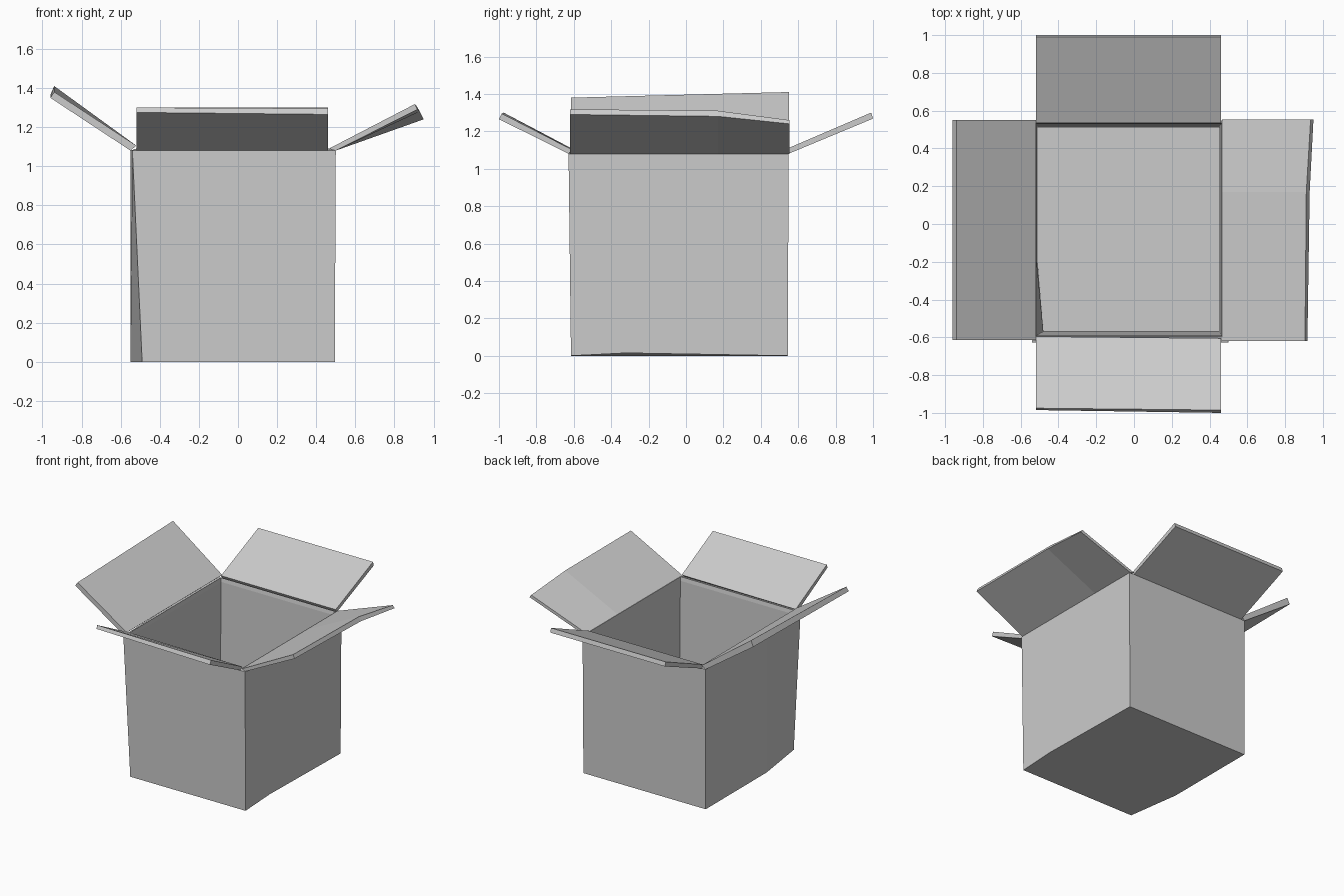
import bpy, bmesh

if "Cube" in bpy.data.objects:
    bpy.data.objects.remove(bpy.data.objects["Cube"])


def skin(name, sections, close_ring=True):
    """Loft closed loops of points into a solid, capping both ends."""
    bm = bmesh.new()
    loops = [[bm.verts.new(p) for p in s] for s in sections]
    n = len(loops[0])
    for a, b in zip(loops, loops[1:]):
        for i in range(n):
            j = (i + 1) % n
            bm.faces.new((a[i], a[j], b[j], b[i]))
    bm.faces.new(loops[0][::-1])
    bm.faces.new(loops[-1])
    bmesh.ops.recalc_face_normals(bm, faces=bm.faces)
    me = bpy.data.meshes.new(name)
    bm.to_mesh(me)
    bm.free()
    ob = bpy.data.objects.new(name, me)
    bpy.context.collection.objects.link(ob)
    return ob


def ring(x0, x1, y0, y1, z, dent=0.0, lift=0.0):
    """Six-point box outline: front left corner pushed in, right edge lifted."""
    return [(x0 + dent, y0, z), (x1, y0, z), (x1, -0.32, z + lift),
            (x1, y1, z), (x0, y1, z), (x0, -0.2, z)]


# Open carton: outside wall up, over the rim, down the inside to the floor
skin("box_body", [
    ring(-0.55, 0.495, -0.615, 0.545, 0.0, 0.06, 0.015),
    ring(-0.55, 0.50, -0.628, 0.548, 1.08, 0.01),
    ring(-0.52, 0.462, -0.595, 0.535, 1.09),
    ring(-0.515, 0.462, -0.59, 0.53, 1.06),
    ring(-0.51, 0.45, -0.57, 0.51, 0.03, 0.03),
])


def side_flap(name, stations):
    """Stations along y; each holds four (x, z) section corners."""
    skin(name, [[(x, y, z) for x, z in sec] for y, sec in stations])


def end_flap(name, stations):
    """Stations along x; each holds four (y, z) section corners."""
    skin(name, [[(x, y, z) for y, z in sec] for x, sec in stations])


# Side flaps (hinge top, hinge underside, tip underside, tip top)
side_flap("left_flap", [
    (-0.615, [(-0.52, 1.105), (-0.55, 1.08), (-0.96, 1.35), (-0.94, 1.38)]),
    (0.55, [(-0.52, 1.105), (-0.55, 1.08), (-0.96, 1.365), (-0.94, 1.41)]),
])
hinge = [(0.465, 1.09), (0.50, 1.08)]
side_flap("right_flap", [
    (-0.62, hinge + [(0.918, 1.29), (0.905, 1.318)]),
    (0.17, hinge + [(0.93, 1.28), (0.912, 1.31)]),
    (0.553, hinge + [(0.95, 1.24), (0.935, 1.26)]),
])

# Front and back flaps
end_flap("front_flap", [
    (-0.52, [(-0.595, 1.10), (-0.628, 1.08), (-0.985, 1.275), (-0.975, 1.30)]),
    (0.46, [(-0.605, 1.10), (-0.628, 1.08), (-1.0, 1.265), (-0.985, 1.295)]),
])
end_flap("back_flap", [
    (x, [(0.535, 1.105), (0.548, 1.08), (1.0, 1.268), (0.99, 1.30)])
    for x in (-0.52, 0.46)
])
